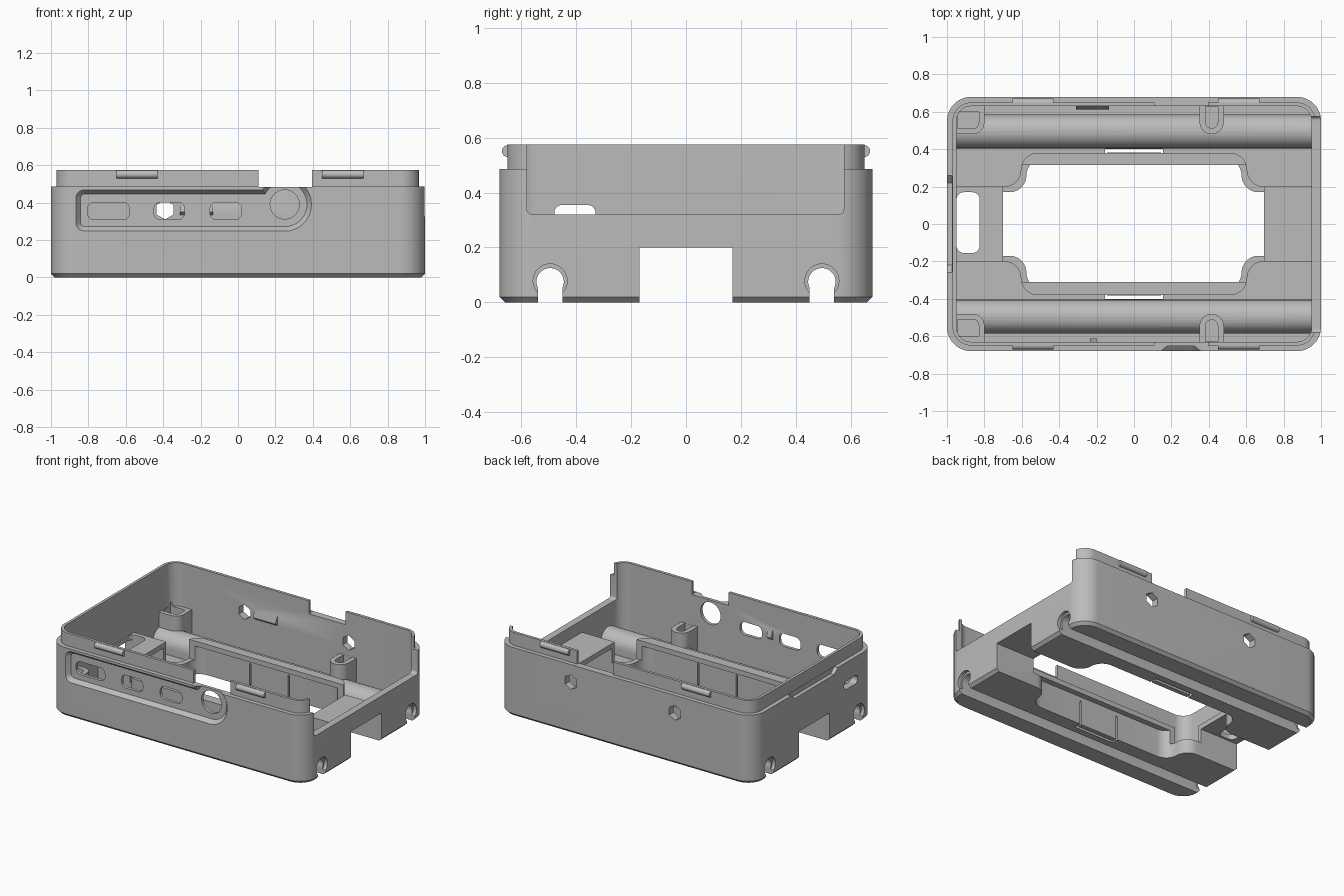
import bpy, bmesh, math
from mathutils import Vector

old = bpy.data.objects.get("Cube")
if old:
    bpy.data.objects.remove(old, do_unlink=True)

grey = bpy.data.materials.new("plain grey")
grey.use_nodes = True
COLOUR = (0.5, 0.5, 0.5, 1)
grey.diffuse_color = COLOUR
grey.node_tree.nodes["Principled BSDF"].inputs["Base Color"].default_value = COLOUR


def arc(cx, cy, r, a, b, n=8):
    angles = [math.radians(a + (b - a) * i / n) for i in range(n + 1)]
    return [(cx + r * math.cos(t), cy + r * math.sin(t)) for t in angles]


def rounded(x0, x1, y0, y1, r, n=8):
    return (arc(x1 - r, y1 - r, r, 0, 90, n) + arc(x0 + r, y1 - r, r, 90, 180, n)
            + arc(x0 + r, y0 + r, r, 180, 270, n) + arc(x1 - r, y0 + r, r, 270, 360, n))


def rect(x0, x1, y0, y1):
    return [(x0, y0), (x1, y0), (x1, y1), (x0, y1)]


def circle(cx, cy, r, n=40):
    return arc(cx, cy, r, 0, 360, n)[:-1]


def prism(name, pts, axis, lo, hi, far=None):
    """Extrude a profile along an axis, optionally tapering to a second profile."""
    place = {"X": lambda p, h: (h, p[0], p[1]),
             "Y": lambda p, h: (p[0], h, p[1]),
             "Z": lambda p, h: (p[0], p[1], h)}[axis]
    bm = bmesh.new()
    a = [bm.verts.new(place(p, lo)) for p in pts]
    b = [bm.verts.new(place(p, hi)) for p in (far or pts)]
    bm.faces.new(a)
    bm.faces.new(b)
    for i in range(len(a)):
        j = (i + 1) % len(a)
        bm.faces.new((a[i], a[j], b[j], b[i]))
    bmesh.ops.recalc_face_normals(bm, faces=bm.faces)
    mesh = bpy.data.meshes.new(name)
    bm.to_mesh(mesh)
    bm.free()
    mesh.materials.append(grey)
    obj = bpy.data.objects.new(name, mesh)
    bpy.context.collection.objects.link(obj)
    return obj


def combine(operation, *args, **kw):
    """Join a prism to the case, or cut it away, then discard the helper."""
    tool = prism("helper", *args, **kw)
    tool.hide_render = True
    mod = case.modifiers.new("shape", "BOOLEAN")
    mod.operation, mod.solver, mod.object = operation, "EXACT", tool
    bpy.context.view_layer.objects.active = case
    bpy.ops.object.modifier_apply(modifier=mod.name)
    bpy.data.objects.remove(tool, do_unlink=True)


def add(*args, **kw):
    combine("UNION", *args, **kw)


def cut(*args, **kw):
    combine("DIFFERENCE", *args, **kw)


def tunnel(end, half, inset):
    """Plan of the central tunnel: wide in the middle, narrow at both ends."""
    r = 0.09
    q = [(end, half)] + arc(0.695 - inset, half + r, r, 270, 180)
    q += arc(0.515 - inset, 0.38 - inset - r, r, 0, 90)
    left = [(-x, y) for x, y in reversed(q)]
    top = q + left
    return top + [(x, -y) for x, y in reversed(top)]


# outer body with chamfered foot, and the inset lip above it
case = prism("case_shell", rounded(-1, 1, -0.68, 0.68, 0.13, 12), "Z", 0.02, 0.485)
add(rounded(-0.98, 0.98, -0.66, 0.66, 0.11, 12), "Z", 0, 0.02,
    far=rounded(-1, 1, -0.68, 0.68, 0.13, 12))
add(rounded(-0.97, 0.97, -0.65, 0.65, 0.1, 12), "Z", 0.1, 0.575)
cut(rounded(-0.95, 0.95, -0.63, 0.63, 0.08, 12), "Z", 0.03, 0.7)

# raised central platform over the tunnel
add(tunnel(0.97, 0.2, 0), "Z", 0.01, 0.235)

# humps over the long grooves, and the board supports
for s in (-1, 1):
    hump = [(s * 0.495 + 0.09, 0.01)] + arc(s * 0.495, 0.075, 0.09, 0, 180, 16) + [(s * 0.495 - 0.09, 0.01)]
    add(hump, "X", -0.96, 0.96)
    u_out = [(x, s * y) for x, y in [(0.48, 0.64)] + arc(0.415, 0.545, 0.065, 0, -180, 12) + [(0.35, 0.64)]]
    u_in = [(x, s * y) for x, y in [(0.448, 0.629)] + arc(0.415, 0.545, 0.033, 0, -180, 12) + [(0.382, 0.629)]]
    add(u_out, "Z", 0.02, 0.27)
    cut(u_in, "Z", 0.168, 0.3)
    c_out = [(x, s * y) for x, y in [(-0.96, 0.64), (-0.96, 0.48)] + arc(-0.86, 0.54, 0.06, -90, 0) + [(-0.8, 0.64)]]
    c_in = [(x, s * y) for x, y in [(-0.945, 0.6), (-0.945, 0.51)] + arc(-0.86, 0.54, 0.03, -90, 0) + [(-0.83, 0.6)]]
    add(c_out, "Z", 0.02, 0.27)
    cut(c_in, "Z", 0.168, 0.3)

# tunnel underneath, window and card slot
cut(tunnel(1.1, 0.17, 0.03), "Z", -0.1, 0.2)
cut(rounded(-0.7, 0.695, -0.31, 0.315, 0.05), "Z", 0.1, 0.3)
cut(rounded(-0.949, -0.825, -0.155, 0.17, 0.04), "Z", 0.1, 0.3)

for s in (-1, 1):
    # keyhole grooves along the underside, wider at their mouths
    y = s * 0.495
    keyhole = [(y + 0.045, -0.1)] + arc(y, 0.075, 0.05, -26, 206, 20) + [(y - 0.045, -0.1)]
    cut(keyhole, "X", -1.1, 1.1)
    for x in (-1, 1):
        cut(circle(y, 0.078, 0.062), "X", x - 0.025, x + 0.025)
    # flexible clip outlined by slits beside the tunnel
    cut(rect(-0.155, 0.155, s * 0.381, s * 0.402), "Z", -0.1, 0.1)
    for x in (-0.15, 0.15):
        cut(rect(x - 0.006, x + 0.006, s * 0.33, s * 0.4), "Z", -0.1, 0.17)
    # gap in the lip
    cut(rect(0.11, 0.395, s * 0.6, s * 0.75), "Z", 0.484, 0.7)

# open end wall and small slot in the opposite end
cut(rounded(-0.58, 0.575, 0.32, 0.8, 0.02), "X", 0.9, 1.1)
cut(rounded(-0.48, -0.33, 0.295, 0.355, 0.029), "X", -1.1, -0.9)
cut([(-0.26, 0.52), (-0.26, 0.483), (-0.22, 0.45), (0.22, 0.45), (0.26, 0.483), (0.26, 0.52)],
    "X", -1.1, -0.972)

# recessed front panel with tapered walls
cut(rounded(-0.87, 0.3, 0.245, 0.472, 0.045), "Y", -0.685, -0.652,
    far=rounded(-0.842, 0.28, 0.272, 0.447, 0.025))
cut(circle(0.25, 0.39, 0.147), "Y", -0.685, -0.652, far=circle(0.25, 0.39, 0.119))

# port openings in the front and hexagonal holes in the back
for x0, x1 in ((-0.805, -0.58), (-0.45, -0.285), (-0.15, 0.02)):
    cut(rounded(x0, x1, 0.31, 0.4, 0.035), "Y", -0.75, -0.6)
cut(circle(0.25, 0.39, 0.078), "Y", -0.75, -0.6)
for x in (-0.39, 0.42):
    cut(arc(x, 0.362, 0.052, 30, 390, 6)[:-1], "Y", 0.6, 0.75)

# board catches on the inner walls
add([(0.635, 0.33), (0.612, 0.35), (0.612, 0.365), (0.635, 0.41)], "X", -0.31, -0.135)
add([(-0.635, 0.33), (-0.612, 0.35), (-0.612, 0.365), (-0.635, 0.41)], "X", -0.235, -0.2)

# rounded snap ridges on the lip
for s in (-1, 1):
    for x0, x1 in ((-0.65, -0.43), (0.45, 0.67)):
        add(circle(s * 0.649, 0.551, 0.022, 20), "X", x0, x1)
        # trim the ridge flush with the inner wall
        cut(rect(x0 - 0.01, x1 + 0.01, s * 0.6, s * 0.63), "Z", 0.5, 0.6)

case.select_set(True)
bpy.context.view_layer.objects.active = case
bpy.ops.object.shade_smooth_by_angle(angle=math.radians(30))
